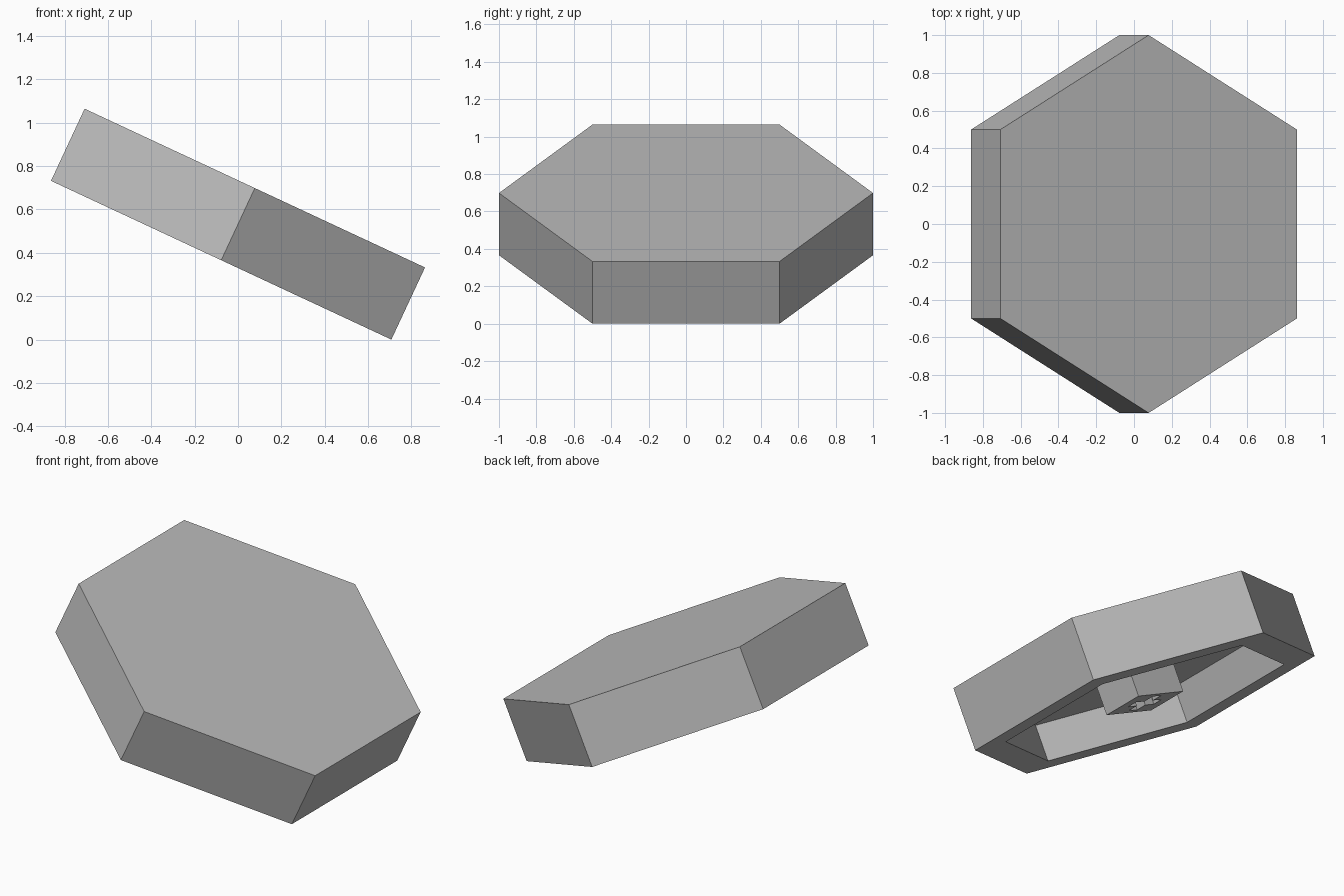
import bpy, bmesh
from math import sin, cos, radians
from mathutils import Matrix

cube = bpy.data.objects.get("Cube")
if cube:
    bpy.data.objects.remove(cube, do_unlink=True)

THICK, WALL, DEPTH = 0.367, 0.156, 0.21
TILT = radians(25)
height = 2 * cos(radians(30)) * sin(TILT) + THICK * cos(TILT)
place = Matrix.Translation((0, 0, height / 2)) @ Matrix.Rotation(TILT, 4, 'Y')
bottom = -THICK / 2

grey = bpy.data.materials.new("plain_grey")
grey.use_nodes = True
grey.diffuse_color = (0.5, 0.5, 0.5, 1)
grey.node_tree.nodes["Principled BSDF"].inputs["Base Color"].default_value = grey.diffuse_color


def extrude(bm, face, dz):
    """Push a face along local z and return the new end face."""
    out = bmesh.ops.extrude_face_region(bm, geom=[face])["geom"]
    bmesh.ops.translate(bm, vec=(0, 0, dz), verts=[v for v in out if isinstance(v, bmesh.types.BMVert)])
    return next(f for f in out if isinstance(f, bmesh.types.BMFace))


def make_object(name, bm):
    bmesh.ops.recalc_face_normals(bm, faces=bm.faces)
    mesh = bpy.data.meshes.new(name)
    bm.to_mesh(mesh)
    bm.free()
    mesh.materials.append(grey)
    obj = bpy.data.objects.new(name, mesh)
    bpy.context.collection.objects.link(obj)
    obj.matrix_world = place
    return obj


def box(bm, sx, sy, z0, z1):
    m = Matrix.Translation((0, 0, (z0 + z1) / 2)) @ Matrix.Diagonal((sx, sy, z1 - z0, 1))
    bmesh.ops.create_cube(bm, size=1, matrix=m)


# Hexagonal cap: solid prism, underside inset and hollowed
bm = bmesh.new()
angles = [radians(90 + 60 * i) for i in range(6)]
base = bm.faces.new([bm.verts.new((cos(a), sin(a), bottom)) for a in angles])
extrude(bm, base, THICK)
bmesh.ops.recalc_face_normals(bm, faces=bm.faces)
under = min(bm.faces, key=lambda f: f.calc_center_median().z)
bmesh.ops.inset_region(bm, faces=[under], thickness=WALL, use_even_offset=True)
bm.faces.ensure_lookup_table()
old = under
extrude(bm, old, DEPTH)
if old.is_valid:
    bmesh.ops.delete(bm, geom=[old], context='FACES_ONLY')
make_object("hexagonal_cap", bm)

# Mounting stem, flush with the rim
bm = bmesh.new()
box(bm, 0.35, 0.27, bottom, bottom + DEPTH + 0.01)
stem = make_object("mounting_stem", bm)

# Cross-shaped socket cut into the stem
for name, sx, sy in (("socket_slot_long", 0.2, 0.065), ("socket_slot_wide", 0.065, 0.2)):
    bm = bmesh.new()
    box(bm, sx, sy, bottom - 0.05, bottom + DEPTH - 0.01)
    cutter = make_object(name, bm)
    cutter.hide_render = True
    cutter.hide_set(True)
    cut = stem.modifiers.new(name, 'BOOLEAN')
    cut.operation = 'DIFFERENCE'
    cut.solver = 'EXACT'
    cut.object = cutter
